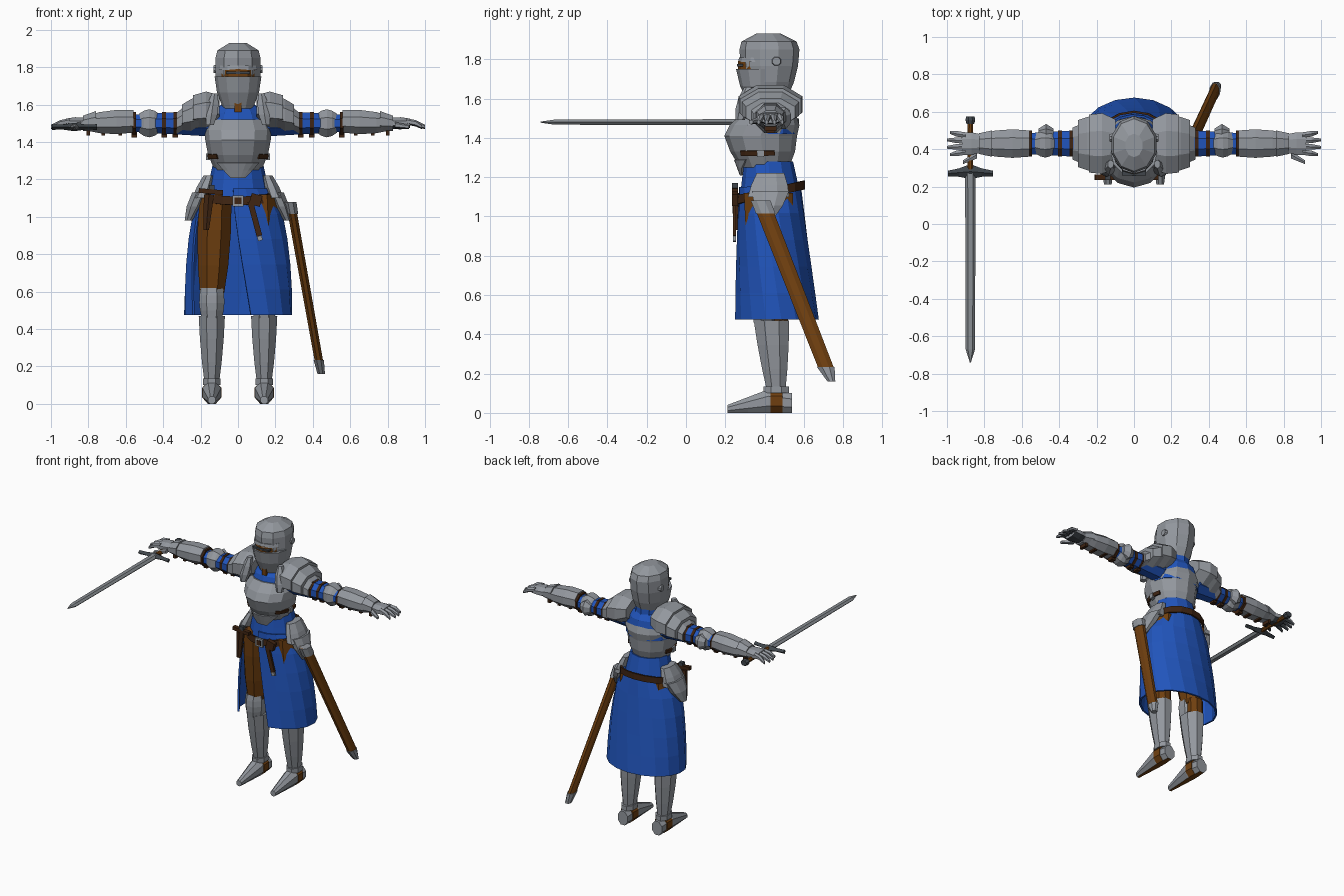
import bpy, bmesh
from math import sin, cos, pi, radians, sqrt
from mathutils import Vector, Euler

if "Cube" in bpy.data.objects:
    bpy.data.objects.remove(bpy.data.objects["Cube"], do_unlink=True)


def material(name, red, green, blue):
    mat = bpy.data.materials.new(name)
    mat.use_nodes = True
    mat.diffuse_color = (red, green, blue, 1)
    mat.node_tree.nodes["Principled BSDF"].inputs["Base Color"].default_value = mat.diffuse_color
    return mat


STEEL = material("steel", .29, .31, .34)
BLADE = material("blade_steel", .25, .27, .29)
IRON = material("dark_iron", .05, .06, .07)
BLUE = material("blue_cloth", .015, .09, .5)
LEATHER = material("brown_leather", .16, .05, .005)
STRAP = material("dark_strap", .05, .018, .006)


# Anchor points along the body, the left arm and the left leg
def spine(height, back=0):
    return Vector((0, .42 + back, height))


def arm(reach, lift=0, back=0):
    return Vector((reach, .43 + back, 1.5 + lift))


def leg(height, back=0, out=0):
    return Vector((.14 + out, .44 + back, height))


def finish(name, mat, bm, mirror=False, under=None):
    """Make the object, and its reflected twin when asked; under colours the downward faces."""
    bmesh.ops.recalc_face_normals(bm, faces=bm.faces)
    if under:
        for face in bm.faces:
            face.material_index = int(face.normal.z < -.75)
    for side in (("left", "right") if mirror else ("",)):
        if side == "right":
            bmesh.ops.scale(bm, vec=(-1, 1, 1), verts=bm.verts)
            bmesh.ops.reverse_faces(bm, faces=bm.faces)
        full_name = f"{name}_{side}" if side else name
        mesh = bpy.data.meshes.new(full_name)
        bm.to_mesh(mesh)
        mesh.materials.append(mat)
        if under:
            mesh.materials.append(under)
        ob = bpy.data.objects.new(full_name, mesh)
        bpy.context.collection.objects.link(ob)
    bm.free()
    return ob


def bridge(bm, rings, closed):
    count = len(rings[0])
    for low, high in zip(rings, rings[1:]):
        for i in range(count if closed else count - 1):
            j = (i + 1) % count
            bm.faces.new((low[i], low[j], high[j], high[i]))


def limb(name, mat, start, end, size_start, size_end, bulge=0, steps=1, sides=8,
         dome=False, ridge=False, mirror=False, under=None):
    """Faceted solid between two points, cut square to the main axis; sizes are full widths."""
    bm = bmesh.new()
    start, end = Vector(start), Vector(end)
    span = end - start
    axis = max(range(3), key=lambda k: abs(span[k]))
    across = [k for k in range(3) if k != axis]
    phase = 0 if ridge else pi / sides
    rings = []
    for step in range(steps + 1):
        t = step / steps
        ease = 1 - sqrt(1 - t * t) if dome else t
        size = Vector(size_start).lerp(Vector(size_end), ease)
        ring = []
        for i in range(sides):
            angle = 2 * pi * i / sides + phase
            point = start + span * t
            for k, full, wave in zip(across, size, (cos(angle), sin(angle))):
                point[k] += (full + bulge * sin(pi * t)) / 2 * wave / cos(phase)
            ring.append(bm.verts.new(point))
        rings.append(ring)
    bridge(bm, rings, True)
    bm.faces.new(rings[0])
    bm.faces.new(rings[-1])
    finish(name, mat, bm, mirror, under)


def wrap(name, mat, top, bottom, steps=1, columns=14, tilt=0):
    """Curved cloth or plate; each edge is height, half width, front, back, first and last angle."""
    bm = bmesh.new()
    rows = []
    for step in range(steps + 1):
        t = step / steps
        height, width, front, back, first, last = (a + (b - a) * t for a, b in zip(top, bottom))
        width = top[1] + (bottom[1] - top[1]) * sqrt(sin(t * pi / 2))
        depth = (back - front) / 2
        row = []
        for i in range(columns + 1):
            angle = first + (last - first) * i / columns
            forward = depth * cos(angle)
            row.append(bm.verts.new((width * sin(angle), front + depth - forward, height - tilt * forward)))
        rows.append(row)
    bridge(bm, rows, False)
    solid = finish(name, mat, bm).modifiers.new("thickness", "SOLIDIFY")
    solid.thickness = .012
    solid.offset = 0


def box(name, mat, centre, size, roll=0, mirror=False):
    bm = bmesh.new()
    bmesh.ops.create_cube(bm, size=1)
    bmesh.ops.scale(bm, vec=size, verts=bm.verts)
    bmesh.ops.rotate(bm, matrix=Euler((0, radians(roll), 0)).to_matrix(), verts=bm.verts)
    bmesh.ops.translate(bm, vec=centre, verts=bm.verts)
    finish(name, mat, bm, mirror)


# Helmet and visor
limb("helmet", STEEL, spine(1.6), spine(1.85, .005), (.17, .18), (.24, .29), bulge=.03, steps=3, sides=10)
limb("helmet_crown", STEEL, spine(1.85, .005), spine(1.93), (.24, .29), (.09, .12), steps=2, sides=10, dome=True)
limb("visor", STEEL, spine(1.58, -.04), spine(1.75, -.04), (.16, .13), (.25, .25), bulge=.02, steps=2, sides=12, ridge=True)
limb("eye_slit", LEATHER, spine(1.74, -.04), spine(1.79, -.04), (.2, .23), (.2, .23), sides=12, ridge=True)
box("eye_slit_bar", IRON, spine(1.77, -.145), (.13, .03, .012))
limb("visor_brow", STEEL, spine(1.785, -.03), spine(1.81, -.03), (.23, .25), (.22, .24), sides=12, ridge=True)
limb("visor_pivot", STEEL, (.11, .46, 1.79), (.13, .46, 1.79), (.05, .05), (.04, .04), mirror=True)

# Torso
limb("tunic_chest", BLUE, spine(1.42), spine(1.6, .01), (.34, .29), (.18, .18), steps=4, sides=12, dome=True, ridge=True)
limb("tunic_collar", BLUE, spine(1.58, .01), spine(1.64, .01), (.18, .19), (.17, .18), sides=10)
box("throat_strap", LEATHER, spine(1.585, -.1), (.035, .03, .05))
limb("tunic_waist", BLUE, spine(1.1, .01), spine(1.28), (.35, .31), (.27, .25), steps=2, sides=12, ridge=True)
limb("breastplate_lower", STEEL, spine(1.25, -.02), spine(1.41, -.04), (.25, .25), (.35, .37),
     bulge=.02, steps=2, sides=12, ridge=True)
limb("breastplate_upper", STEEL, spine(1.41, -.04), spine(1.52), (.35, .37), (.31, .28),
     bulge=.03, steps=2, sides=12, ridge=True)
wrap("waist_plate", STEEL, (1.29, .14, .25, .55, -.9, .9), (1.21, .13, .28, .52, -.3, .3), steps=2, columns=6)
for side, label in ((1, "left"), (-1, "right")):
    wrap("side_strap_" + label, STRAP, (1.335, .163, .235, .56, side * .75, side * 1.9),
         (1.31, .158, .24, .56, side * .75, side * 1.9), columns=6)
box("side_buckle", STEEL, (.155, .38, 1.32), (.03, .035, .035), mirror=True)

# Shoulders
limb("pauldron_inner", STEEL, arm(.1, .08), arm(.24, .06), (.26, .14), (.31, .18), bulge=.04, steps=2, mirror=True)
limb("pauldron_middle", STEEL, arm(.2, .06), arm(.3, .03), (.3, .18), (.25, .14), bulge=.01, steps=2, mirror=True)
limb("pauldron_outer", STEEL, arm(.26, .035), arm(.33, 0), (.23, .15), (.17, .11), mirror=True)
limb("shoulder_guard", STEEL, (.15, .275, 1.49), (.125, .32, 1.66), (.04, .04), (.03, .04),
     bulge=.03, steps=3, sides=6, mirror=True)

# Arms
limb("sleeve", BLUE, arm(.15), arm(.58), (.16, .14), (.11, .09), steps=3, mirror=True)
for reach in (.325, .385, .545):
    limb("arm_strap", STRAP, arm(reach), arm(reach + .02), (.14, .12), (.14, .12), mirror=True)
    box("strap_buckle", STRAP, arm(reach + .01, -.06), (.03, .04, .03), mirror=True)
limb("elbow_guard", STEEL, arm(.42), arm(.53), (.1, .1), (.1, .1), bulge=.05, steps=4, mirror=True)
limb("elbow_wing", STEEL, arm(.43, 0, .06), arm(.51, 0, .06), (.04, .06), (.04, .06), bulge=.05, steps=2, mirror=True)
limb("forearm_plate", STEEL, arm(.56, .01), arm(.83), (.14, .12), (.1, .07), bulge=.03, steps=3, mirror=True)
for reach in (.63, .72, .8):
    box("forearm_strap", STRAP, arm(reach, -.05), (.02, .06, .03), mirror=True)

# Gauntlets with dark palms
limb("gauntlet_cuff", STEEL, arm(.76, .01), arm(.83), (.14, .11), (.11, .08), mirror=True)
limb("hand", STEEL, arm(.82), arm(.92), (.1, .06), (.12, .05), bulge=.01, steps=2, mirror=True, under=IRON)
for i in range(4):
    spread = i - 1.5
    reach = 1 - .015 * (abs(spread) > 1)
    knuckle = arm(.95, 0, .035 * spread)
    limb("finger_base", STEEL, arm(.9, .01, .03 * spread), knuckle, (.03, .03), (.03, .03),
         sides=6, mirror=True, under=IRON)
    limb("finger_tip", STEEL, knuckle, arm(reach, -.02, .04 * spread), (.03, .03), (.015, .02),
         sides=6, mirror=True, under=IRON)
limb("thumb", STEEL, arm(.84, -.01, -.06), arm(.915, -.02, -.1), (.04, .03), (.02, .02), steps=2, sides=6,
     mirror=True, under=IRON)

# Sword, held forward in the right hand
hilt = Vector((-.875, .28, 1.48))


def along(back):
    return hilt + Vector((0, back, 0))


limb("sword_blade", BLADE, hilt, along(-.95), (.056, .035), (.05, .03), sides=6, ridge=True)
limb("sword_point", BLADE, along(-.95), along(-1.02), (.05, .03), (.006, .006), sides=6, ridge=True)
limb("sword_grip", LEATHER, hilt, along(.26), (.03, .03), (.028, .028))
limb("sword_pommel", IRON, along(.255), along(.295), (.04, .035), (.045, .035), bulge=.01, steps=2)
for side, label in ((1, "left"), (-1, "right")):
    limb("sword_guard_" + label, IRON, hilt, hilt + Vector((side * .12, -.01, 0)), (.08, .045), (.03, .03),
         bulge=-.01, steps=2, sides=4, ridge=True)

# Skirt, belt and hip plates
full = 2 * pi
wrap("skirt", BLUE, (1.15, .175, .275, .58, -.15, full - 1.2), (.475, .285, .25, .67, .24, full - .98), steps=5)
wrap("belt", STRAP, (1.145, .2, .262, .6, 0, full), (1.1, .205, .258, .6, 0, full), columns=16, tilt=.22)
box("belt_buckle", STEEL, (0, .25, 1.085), (.06, .015, .06))
box("buckle_centre", STRAP, (0, .246, 1.085), (.035, .015, .035))
box("belt_loop", STRAP, (.095, .25, 1.09), (.06, .03, .06), roll=15)
box("belt_tail", STRAP, (.09, .247, .99), (.03, .015, .19), roll=-15)
box("belt_tail_tip", STEEL, (.117, .247, .885), (.025, .015, .025), roll=-15)
limb("hip_plate_upper", STEEL, (.2, .42, 1.1), (.155, .43, 1.22), (.09, .21), (.06, .14), bulge=.01, steps=2, mirror=True)
limb("hip_plate_lower", STEEL, (.265, .41, .98), (.205, .43, 1.13), (.04, .06), (.08, .19), bulge=.02, steps=2, mirror=True)

# Dagger on the right hip
limb("dagger_sheath", STRAP, (-.17, .255, .93), (-.155, .255, 1.12), (.03, .025), (.055, .035), sides=6)
box("dagger_guard", STRAP, (-.145, .25, 1.135), (.13, .03, .025), roll=5)
box("dagger_hilt", IRON, (-.14, .25, 1.155), (.03, .03, .03))

# Scabbard on the left hip
throat, tip = Vector((.28, .38, 1.08)), Vector((.445, .74, .16))
limb("scabbard", LEATHER, throat, throat.lerp(tip, .93), (.05, .09), (.045, .08))
limb("scabbard_tip", STEEL, throat.lerp(tip, .92), tip, (.055, .09), (.04, .04))
limb("scabbard_mouth", STEEL, throat, throat.lerp(tip, .07), (.065, .1), (.06, .1))

# Legs
limb("thigh", LEATHER, leg(.55, -.01), leg(1.12, -.02, -.02), (.12, .14), (.17, .25), bulge=.03, steps=3, mirror=True)
limb("knee_guard", STEEL, leg(.46, -.03), leg(.62, -.03), (.11, .13), (.12, .13), bulge=.02, steps=4, mirror=True)
limb("knee_back", LEATHER, leg(.44, .03), leg(.58, .03), (.1, .1), (.11, .09), mirror=True)
limb("greave", STEEL, leg(.1, .02), leg(.47, -.005), (.075, .09), (.14, .18), bulge=.01, steps=3, mirror=True)
limb("ankle_band", STEEL, leg(.1, .02), leg(.135, .02), (.095, .13), (.095, .13), mirror=True)

# Armoured shoes with leather soles and side patches
limb("shoe_toe", STEEL, leg(.02, -.23), leg(.06, -.02), (.04, .04), (.1, .12), steps=2, mirror=True, under=LEATHER)
limb("shoe_heel", STEEL, leg(.06, -.02), leg(.05, .1), (.1, .12), (.08, .1), mirror=True, under=LEATHER)
limb("shoe_patch", LEATHER, leg(.06, -.01), leg(.06, .05), (.104, .12), (.1, .12), mirror=True)
